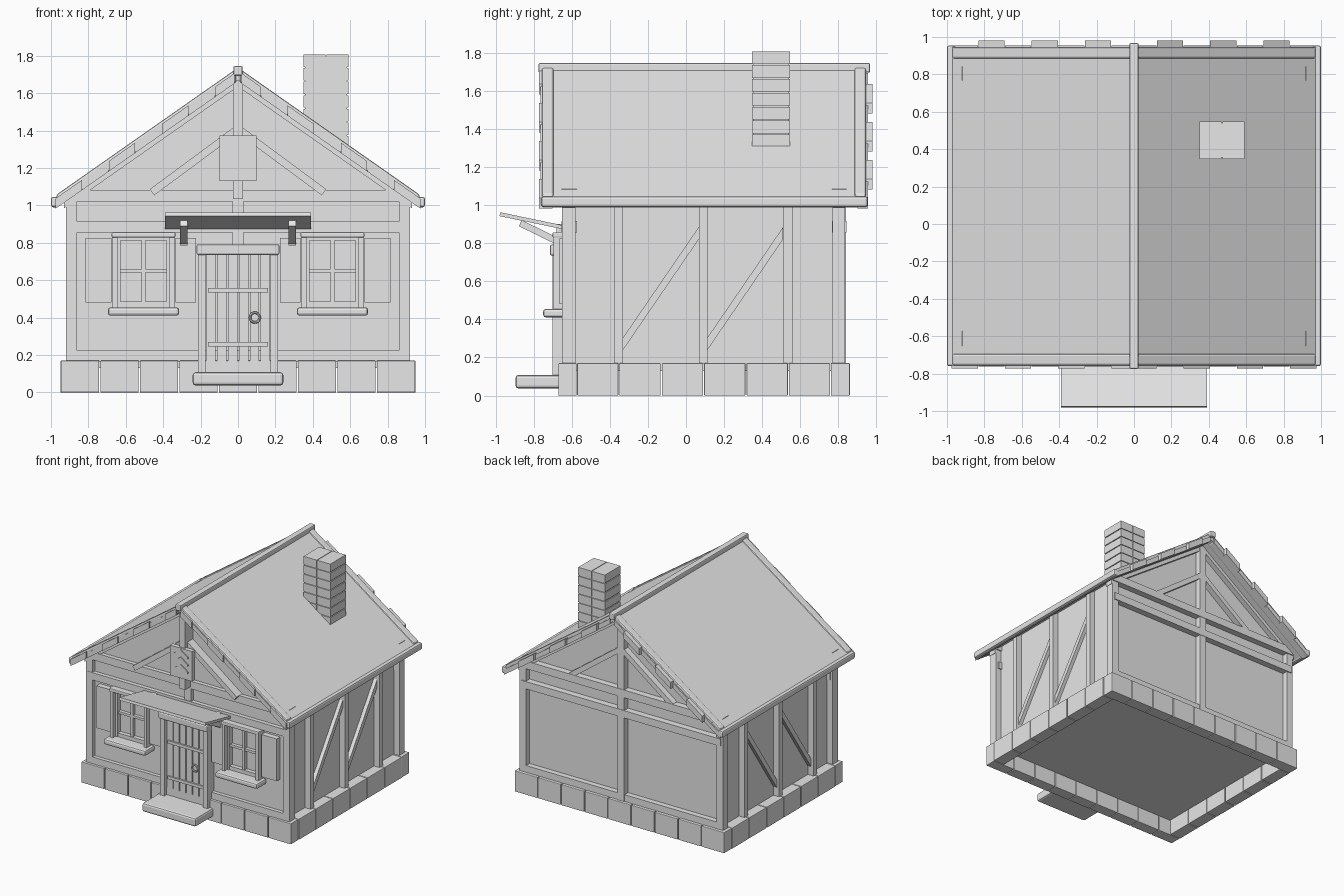
import bpy, bmesh, math
from mathutils import Matrix, Vector

if "Cube" in bpy.data.objects:
    bpy.data.objects.remove(bpy.data.objects["Cube"])

GREY = (0.8, 0.8, 0.8, 1)
mat = bpy.data.materials.new("plain grey")
mat.use_nodes = True
mat.diffuse_color = GREY
mat.node_tree.nodes["Principled BSDF"].inputs["Base Color"].default_value = GREY


def finish(name, bm):
    bmesh.ops.recalc_face_normals(bm, faces=bm.faces)
    me = bpy.data.meshes.new(name)
    bm.to_mesh(me)
    bm.free()
    me.materials.append(mat)
    ob = bpy.data.objects.new(name, me)
    bpy.context.collection.objects.link(ob)
    return ob


def box(name, x0, x1, y0, y1, z0, z1, bevel=0):
    bm = bmesh.new()
    size = Matrix.Diagonal((x1 - x0, y1 - y0, z1 - z0, 1))
    place = Matrix.Translation(((x0 + x1) / 2, (y0 + y1) / 2, (z0 + z1) / 2))
    bmesh.ops.create_cube(bm, size=1, matrix=place @ size)
    if bevel:
        bmesh.ops.bevel(bm, geom=bm.edges[:], offset=bevel, segments=2, profile=0.5, affect='EDGES')
    return finish(name, bm)


def prism(name, pts, a, b, axis='y'):
    """Extrude an outline: (x, z) points along y, or (y, z) points along x."""
    bm = bmesh.new()
    vs = [bm.verts.new((p, a, q) if axis == 'y' else (a, p, q)) for p, q in pts]
    face = bm.faces.new(vs)
    out = bmesh.ops.extrude_face_region(bm, geom=[face])
    shift = Vector((0, b - a, 0)) if axis == 'y' else Vector((b - a, 0, 0))
    bmesh.ops.translate(bm, vec=shift, verts=[v for v in out["geom"] if isinstance(v, bmesh.types.BMVert)])
    return finish(name, bm)


def bar(p, q, width):
    """Outline of a straight bar between two points."""
    p, q = Vector(p), Vector(q)
    d = (q - p).normalized() * width / 2
    n = Vector((-d.y, d.x))
    return [p + n, q + n, q - n, p - n]


def roof_z(x):
    return 1.725 - 0.7 * abs(x)


def slope(s, x0, x1, top, bottom):
    """Outline of a strip that follows the roof pitch on side s."""
    return [(s * x0, roof_z(x0) + top), (s * x1, roof_z(x1) + top),
            (s * x1, roof_z(x1) + bottom), (s * x0, roof_z(x0) + bottom)]


SIDES = ((1, "left"), (-1, "right"))

# Walls with a pointed gable
eave = roof_z(0.87) - 0.04
prism("walls", [(-0.87, 0.13), (0.87, 0.13), (0.87, eave), (0, roof_z(0) - 0.04), (-0.87, eave)], -0.62, 0.79)

# Foundation stones
STEP = 1.9 / 9
for i in range(9):
    x = -0.95 + i * STEP
    box("front_stone", x + 0.003, x + STEP - 0.003, -0.67, -0.575, 0, 0.17, 0.004)
    box("back_stone", x + 0.003, x + STEP - 0.003, 0.76, 0.86, 0, 0.17, 0.004)
STEP = 1.335 / 6
for i in range(6):
    y = -0.575 + i * STEP
    for s, side in SIDES:
        x0, x1 = sorted((s * 0.95, s * 0.85))
        box(side + "_stone", x0, x1, y + 0.003, y + STEP - 0.003, 0, 0.17, 0.004)

# Timber frame on front and back
for end, y0, y1 in (("front", -0.65, -0.58), ("back", 0.77, 0.835)):
    box(end + "_sill_beam", -0.87, 0.87, y0, y1, 0.165, 0.225)
    box(end + "_middle_beam", -0.90, 0.90, y0 - 0.003, y1 + 0.008, 0.855, 0.915)
    box(end + "_upper_beam", -0.92, 0.92, y0 - 0.003, y1 + 0.008, 1.02, 1.083)
    for s, side in SIDES:
        x0, x1 = sorted((s * 0.86, s * 0.92))
        box(end + "_" + side + "_post", x0, x1, y0, y1, 0.165, 1.05)
        prism(end + "_" + side + "_rafter", slope(s, 0, 0.93, -0.05, -0.09), y0, y1)
        prism(end + "_" + side + "_gable_brace", bar((s * 0.46, 1.07), (0, 1.41), 0.04),
              -0.69 if end == "front" else 0.78, -0.61 if end == "front" else 0.84)
box("front_centre_post", -0.03, 0.03, -0.648, -0.6, 0.79, 1.08)
box("back_centre_post", -0.03, 0.03, 0.77, 0.84, 0.165, 1.66)
box("king_post", -0.026, 0.026, -0.72, -0.62, 1.035, 1.68)

# Hanging gable plate with chevrons
box("gable_plate", -0.1, 0.1, -0.735, -0.70, 1.13, 1.375)
for i in range(3):
    z = 1.20 + i * 0.06
    prism("chevron", [(-0.065, z), (0, z + 0.045), (0.065, z), (0.065, z - 0.014),
                      (0, z + 0.029), (-0.065, z - 0.014)], -0.743, -0.733)

# Side posts and diagonal braces
for s, side in SIDES:
    x0, x1 = sorted((s * 0.86, s * 0.92))
    for y in (-0.355, 0.09, 0.535):
        box(side + "_wall_post", x0, x1, y - 0.023, y + 0.023, 0.165, 1.06)
    x0, x1 = sorted((s * 0.86, s * 0.90))
    for y in (-0.33, 0.113):
        prism(side + "_wall_brace", [(y, 0.24), (y + 0.397, 0.82), (y + 0.397, 0.885), (y, 0.305)], x0, x1, 'x')

# Roof: slabs, rake caps, eave beams and staggered end boards
for s, side in SIDES:
    prism(side + "_roof_slab", slope(s, 0, 0.975, 0, -0.055), -0.745, 0.945)
    for y0, y1 in ((-0.757, -0.695), (0.885, 0.945)):
        cap = prism(side + "_rake_cap", slope(s, 0.01, 0.97, 0.012, -0.06), y0, y1)
        mod = cap.modifiers.new("soft_edges", 'BEVEL')
        mod.width, mod.segments = 0.01, 2
    x0, x1 = sorted((s * 0.955, s * 1.0))
    box(side + "_eave_beam", x0, x1, -0.76, 0.955, 0.99, 1.045, 0.012)
    for i in range(7):
        x = -0.02 + i * 0.1425
        a, b = max(x, 0.02), x + 0.14
        prism(side + "_front_board", slope(s, a, b, -0.005 - 0.012 * (i % 2), -0.06),
              -0.763 if i % 2 else -0.772, -0.70)
        prism(side + "_back_board", slope(s, a, b, -0.005 - 0.012 * (1 - i % 2), -0.06),
              0.90, 0.98 if i % 2 else 0.955)
box("ridge_beam", -0.025, 0.025, -0.775, 0.967, 1.695, 1.745, 0.008)

# Chimney of paired bricks around a core
box("chimney_core", 0.357, 0.583, 0.355, 0.54, 1.30, 1.80)
ROW = 0.51 / 7
for i in range(7):
    z = 1.30 + i * ROW
    for x in (0.35, 0.473):
        box("chimney_brick", x, x + 0.118, 0.347, 0.547, z + 0.004, z + ROW - 0.003)

# Door, frame and step
box("door_step", -0.242, 0.242, -0.895, -0.65, 0.037, 0.108, 0.015)
box("door_lintel", -0.222, 0.222, -0.715, -0.62, 0.735, 0.792, 0.01)
for s, side in SIDES:
    x0, x1 = sorted((s * 0.175, s * 0.215))
    box("door_" + side + "_jamb", x0, x1, -0.70, -0.62, 0.10, 0.74)
for i in range(6):
    x = -0.175 + i * 0.0585
    box("door_plank", x + 0.004, x + 0.0545, -0.67, -0.61, 0.11, 0.735)
for z in (0.257, 0.547):
    box("door_strap", -0.16, 0.16, -0.682, -0.66, z - 0.012, z + 0.012)
bpy.ops.mesh.primitive_torus_add(major_radius=0.026, minor_radius=0.007, major_segments=20, minor_segments=8,
                                 location=(0.09, -0.685, 0.40), rotation=(math.pi / 2, 0, 0))
ring = bpy.context.object
ring.name = "door_ring"
ring.data.materials.append(mat)
bpy.ops.object.shade_smooth_by_angle()

# Awning rising outward on two struts
prism("awning", [(-0.98, 0.942), (-0.62, 0.868), (-0.62, 0.888), (-0.975, 0.962)], -0.39, 0.39, 'x')
for s, side in SIDES:
    x0, x1 = sorted((s * 0.27, s * 0.31))
    prism("awning_" + side + "_strut", bar((-0.87, 0.905), (-0.645, 0.795), 0.035), x0, x1, 'x')
    box("awning_" + side + "_bracket", x0, x1, -0.68, -0.62, 0.785, 0.90)

# Windows with sill, frame, glazing bars and shutters
for s, side in SIDES:
    c = s * 0.505
    n = side + "_window_"
    box(n + "lintel", c - 0.17, c + 0.17, -0.70, -0.62, 0.828, 0.857, 0.006)
    box(n + "sill", c - 0.19, c + 0.19, -0.75, -0.62, 0.41, 0.455, 0.014)
    box(n + "vertical_bar", c - 0.01, c + 0.01, -0.65, -0.61, 0.455, 0.83)
    box(n + "cross_bar", c - 0.13, c + 0.13, -0.648, -0.61, 0.64, 0.66)
    box(n + "top_rail", c - 0.13, c + 0.13, -0.655, -0.61, 0.812, 0.83)
    box(n + "bottom_rail", c - 0.13, c + 0.13, -0.655, -0.61, 0.455, 0.485)
    for t in (1, -1):
        for part, inner, outer, y in (("jamb", 0.14, 0.165, -0.695), ("stile", 0.122, 0.14, -0.66),
                                      ("shutter", 0.172, 0.31 if t == s else 0.28, -0.665)):
            x0, x1 = sorted((c + t * inner, c + t * outer))
            z0, z1 = (0.48, 0.825) if part == "shutter" else (0.455, 0.83)
            box(n + part, x0, x1, y, -0.62, z0, z1)
